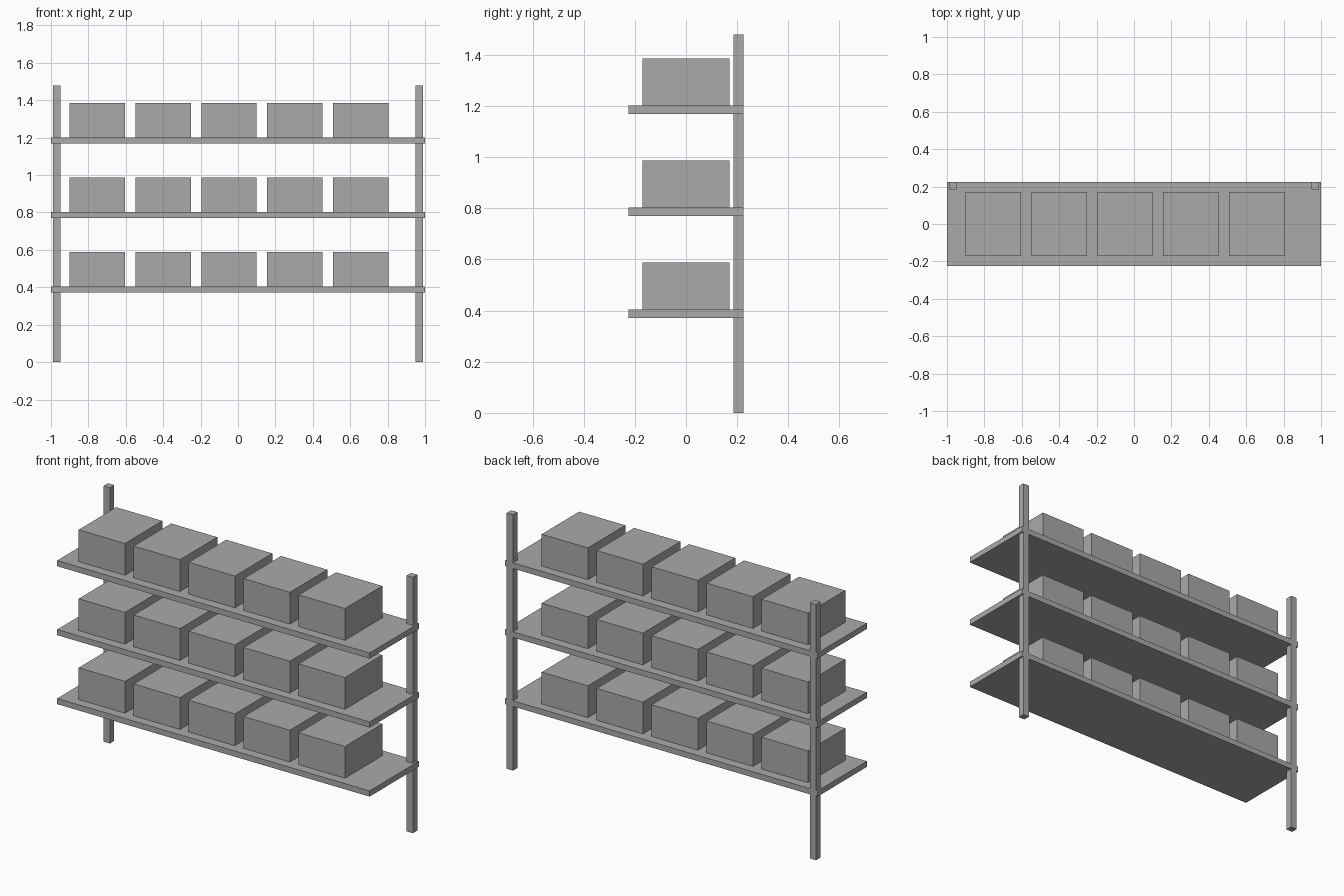
import bpy
from mathutils import Vector

cube = bpy.data.objects.get("Cube")
if cube:
    bpy.data.objects.remove(cube, do_unlink=True)

grey = bpy.data.materials.new("plain grey")
grey.use_nodes = True
grey.diffuse_color = (0.4, 0.4, 0.4, 1)
bsdf = next(n for n in grey.node_tree.nodes if n.type == 'BSDF_PRINCIPLED')
bsdf.inputs["Base Color"].default_value = grey.diffuse_color


def block(name, low, high):
    """Axis-aligned box between two opposite corners."""
    low, high = Vector(low), Vector(high)
    bpy.ops.mesh.primitive_cube_add(size=1, location=(low + high) / 2)
    obj = bpy.context.object
    obj.name = name
    obj.scale = high - low
    bpy.ops.object.transform_apply(location=False, rotation=False, scale=True)
    obj.data.materials.append(grey)


HALF_DEPTH = 0.225
POST = 0.04

# Two rear posts
for side, x in (("right", -0.97), ("left", 0.97)):
    block(side + "_post", (x - POST / 2, HALF_DEPTH - POST, 0),
          (x + POST / 2, HALF_DEPTH, 1.48))

# Shelves, each carrying a row of boxes
for level in range(3):
    top = 0.404 + 0.399 * level
    block(f"shelf_{level + 1}", (-1, -HALF_DEPTH, top - 0.033),
          (1, HALF_DEPTH, top))
    for i in range(5):
        x = -0.9 + 0.352 * i
        block(f"storage_box_{level + 1}_{i + 1}", (x, -0.171, top),
              (x + 0.296, 0.171, top + 0.184))
